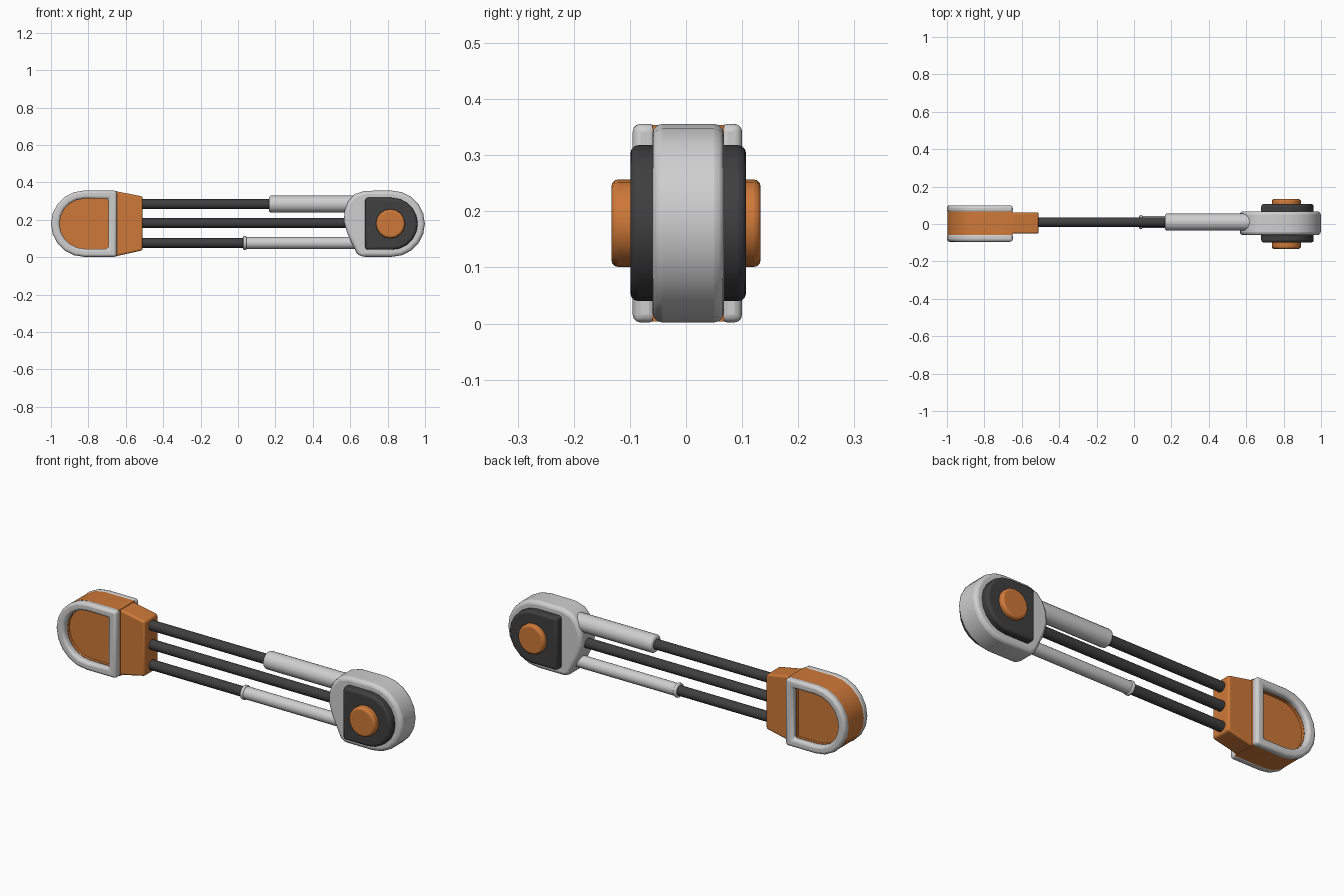
import bpy, bmesh, math
from mathutils import Matrix

cube = bpy.data.objects.get("Cube")
if cube:
    bpy.data.objects.remove(cube)


def material(name, rgb):
    m = bpy.data.materials.new(name)
    m.use_nodes = True
    m.diffuse_color = (*rgb, 1)
    m.node_tree.nodes["Principled BSDF"].inputs["Base Color"].default_value = (*rgb, 1)
    return m


orange = material("orange", (0.62, 0.19, 0.04))
grey = material("light grey", (0.62, 0.62, 0.62))
dark = material("dark grey", (0.05, 0.05, 0.05))
MID_Z, MID_Y = 0.179, 0.004


def finish(name, bm, mat, bevel):
    bmesh.ops.recalc_face_normals(bm, faces=bm.faces)
    mesh = bpy.data.meshes.new(name)
    bm.to_mesh(mesh)
    bm.free()
    ob = bpy.data.objects.new(name, mesh)
    bpy.context.collection.objects.link(ob)
    mesh.materials.append(mat)
    if bevel:
        mod = ob.modifiers.new("bevel", "BEVEL")
        mod.width, mod.segments = bevel, 3
        mod.limit_method, mod.angle_limit = "ANGLE", math.radians(35)
    bpy.ops.object.select_all(action="DESELECT")
    ob.select_set(True)
    bpy.context.view_layer.objects.active = ob
    bpy.ops.object.shade_smooth_by_angle(angle=math.radians(40))
    return ob


def prism(name, outline, y0, y1, mat, bevel):
    """Solid from an (x, z) outline, extruded along y."""
    bm = bmesh.new()
    a, b = ([bm.verts.new((x, y, z)) for x, z in outline] for y in (y0, y1))
    bm.faces.new(a)
    bm.faces.new(b)
    for i in range(len(a)):
        bm.faces.new((a[i - 1], a[i], b[i], b[i - 1]))
    return finish(name, bm, mat, bevel)


def ring(name, outer, inner, y0, y1, mat, bevel):
    """Frame between two outlines with the same number of points."""
    bm = bmesh.new()
    loops = [[bm.verts.new((x, y, z)) for x, z in o]
             for o, y in ((outer, y0), (outer, y1), (inner, y1), (inner, y0))]
    for k in range(4):
        p, q = loops[k - 1], loops[k]
        for i in range(len(p)):
            bm.faces.new((p[i - 1], p[i], q[i], q[i - 1]))
    return finish(name, bm, mat, bevel)


def rod(name, x0, x1, z, r, mat, bevel=0, y=0.01):
    bm = bmesh.new()
    bmesh.ops.create_cone(bm, cap_ends=True, segments=20, radius1=r, radius2=r, depth=x1 - x0)
    bm.transform(Matrix.Translation(((x0 + x1) / 2, y, z)) @ Matrix.Rotation(math.pi / 2, 4, "Y"))
    return finish(name, bm, mat, bevel)


def d_shape(cx, r, flat_x, n=10):
    """Half circle around cx, closed by a straight edge at flat_x."""
    side = 1 if cx > flat_x else -1
    arc = [(cx + side * r * math.sin(math.pi * i / n), MID_Z + r * math.cos(math.pi * i / n))
           for i in range(n + 1)]
    return arc + [(flat_x, MID_Z - r), (flat_x, MID_Z + r)]


# Forked end: orange band with a recessed floor and a pale rim on each side
outer = d_shape(-0.823, 0.177, -0.648)
inner = d_shape(-0.82, 0.134, -0.693)
ring("end_band", d_shape(-0.823, 0.175, -0.65), inner, -0.06, 0.068, orange, 0)
prism("end_floor", d_shape(-0.82, 0.14, -0.68), -0.045, 0.053, orange, 0)
for label, y0, y1 in (("front", -0.095, -0.052), ("back", 0.06, 0.1)):
    ring(label + "_rim", outer, inner, y0, y1, grey, 0.014)

# Tapered block holding the rods
prism("rod_block", [(-0.69, 0.003), (-0.64, 0.008), (-0.51, 0.037),
                    (-0.51, 0.325), (-0.64, 0.35), (-0.69, 0.355)],
      -0.052, 0.062, orange, 0.01)

# Rods and sliding sleeves
for label, z in (("upper", 0.284), ("middle", 0.183), ("lower", 0.076)):
    rod(label + "_rod", -0.55, 0.65, z, 0.026, dark)
rod("upper_sleeve", 0.165, 0.68, 0.284, 0.046, grey, 0.014)
rod("lower_sleeve", 0.035, 0.68, 0.076, 0.032, grey)
rod("lower_sleeve_collar", 0.028, 0.045, 0.076, 0.037, grey, 0.005)

# Pivot housing: round nose, bowed and sloping rear
nose = d_shape(0.822, 0.177, 0.66)[:-2]
rear = [(0.66, 0.002), (0.635, 0.02), (0.585, 0.125), (0.566, 0.19),
        (0.57, 0.25), (0.59, 0.3), (0.625, 0.338), (0.68, 0.355)]
prism("pivot_housing", nose + rear, -0.06, 0.068, grey, 0.018)

# Pads and buttons on both sides
prism("pivot_pad", d_shape(0.822, 0.139, 0.68), -0.099, 0.107, dark, 0.014)
button = [(0.815 + 0.078 * math.cos(math.tau * i / 16), MID_Z + 0.078 * math.sin(math.tau * i / 16))
          for i in range(16)]
prism("pivot_button", button, -0.133, 0.133, orange, 0.012)
